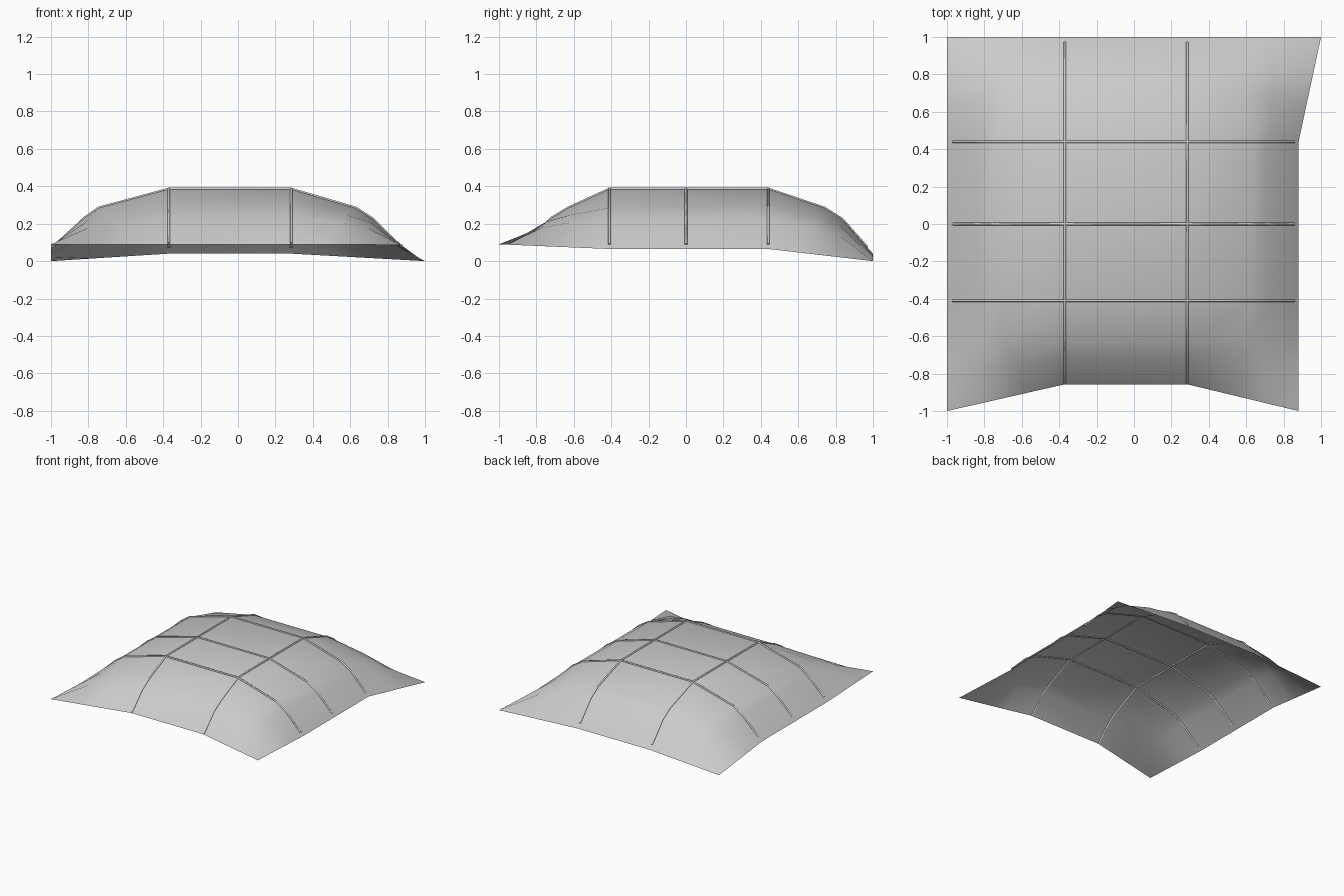
import bpy
import bmesh
from mathutils import Vector

if "Cube" in bpy.data.objects:
    bpy.data.objects.remove(bpy.data.objects["Cube"])

TOP = 0.386
# profile across the canopy (x, z) and along it (y, z); indices 3 and 4 are the ridges
PX = [(-1, .065), (-.82, .232), (-.745, .285), (-.37, TOP),
      (.285, TOP), (.63, .285), (.72, .227), (.88, .065)]
PY = [(-.857, .09), (-.72, .23), (-.63, .285), (-.41, TOP),
      (.44, TOP), (.74, .285), (.835, .225), (1, .04)]
CORNERS = {(0, 0): (-1, -1, .09), (7, 0): (.88, -1, .09),
           (0, 7): (-1, 1, 0), (7, 7): (1, 1, 0)}
BULGE = 0.035


def side(i):
    """Ridge index, outer index and fraction from ridge to rim."""
    return (3, 0, (3 - i) / 3) if i < 4 else (4, 7, (i - 4) / 3)


def canopy_point(i, j):
    """Blend the two profiles and the straight rim into one corner patch."""
    ri, ei, s = side(i)
    rj, ej, t = side(j)
    along_x = lambda k: Vector((PX[k][0], PY[rj][0], PX[k][1]))
    along_y = lambda k: Vector((PX[ri][0], PY[k][0], PY[k][1]))
    ridge, a_end, b_end = along_x(ri), along_x(ei), along_y(ej)
    corner = Vector(CORNERS[(ei, ej)])
    p = (1 - t) * along_x(i) + t * b_end.lerp(corner, s)
    p += (1 - s) * along_y(j) + s * a_end.lerp(corner, t)
    p -= ridge.lerp(a_end, s).lerp(b_end.lerp(corner, s), t)
    p.z += BULGE * 16 * s * (1 - s) * t * (1 - t)
    return p


# Open fabric canopy
bm = bmesh.new()
grid = [[bm.verts.new(canopy_point(i, j)) for j in range(8)] for i in range(8)]
for i in range(7):
    for j in range(7):
        f = bm.faces.new((grid[i][j], grid[i + 1][j],
                          grid[i + 1][j + 1], grid[i][j + 1]))
        f.smooth = True
mesh = bpy.data.meshes.new("canopy")
bm.to_mesh(mesh)
bm.free()
bpy.context.collection.objects.link(bpy.data.objects.new("canopy", mesh))


def rib(name, pts, trim_start, trim_end):
    """Thin pole following a profile."""
    pts = [Vector(p) for p in pts]
    pts[0] = pts[0].lerp(pts[1], trim_start)
    pts[-1] = pts[-1].lerp(pts[-2], trim_end)
    cu = bpy.data.curves.new(name, 'CURVE')
    cu.dimensions = '3D'
    cu.bevel_depth = 0.0075
    cu.bevel_resolution = 1
    cu.use_fill_caps = True
    sp = cu.splines.new('POLY')
    sp.points.add(len(pts) - 1)
    for q, p in zip(sp.points, pts):
        q.co = (*p, 1)
    bpy.context.collection.objects.link(bpy.data.objects.new(name, cu))


# Poles across the canopy
for n, y in enumerate((-.41, 0, .44)):
    rib(f"cross_pole_{n}", [(x, y, z) for x, z in PX], .18, .15)
# Poles front to back
for n, x in enumerate((-.37, .285)):
    rib(f"long_pole_{n}", [(x, y, z) for y, z in PY], .03, .18)
